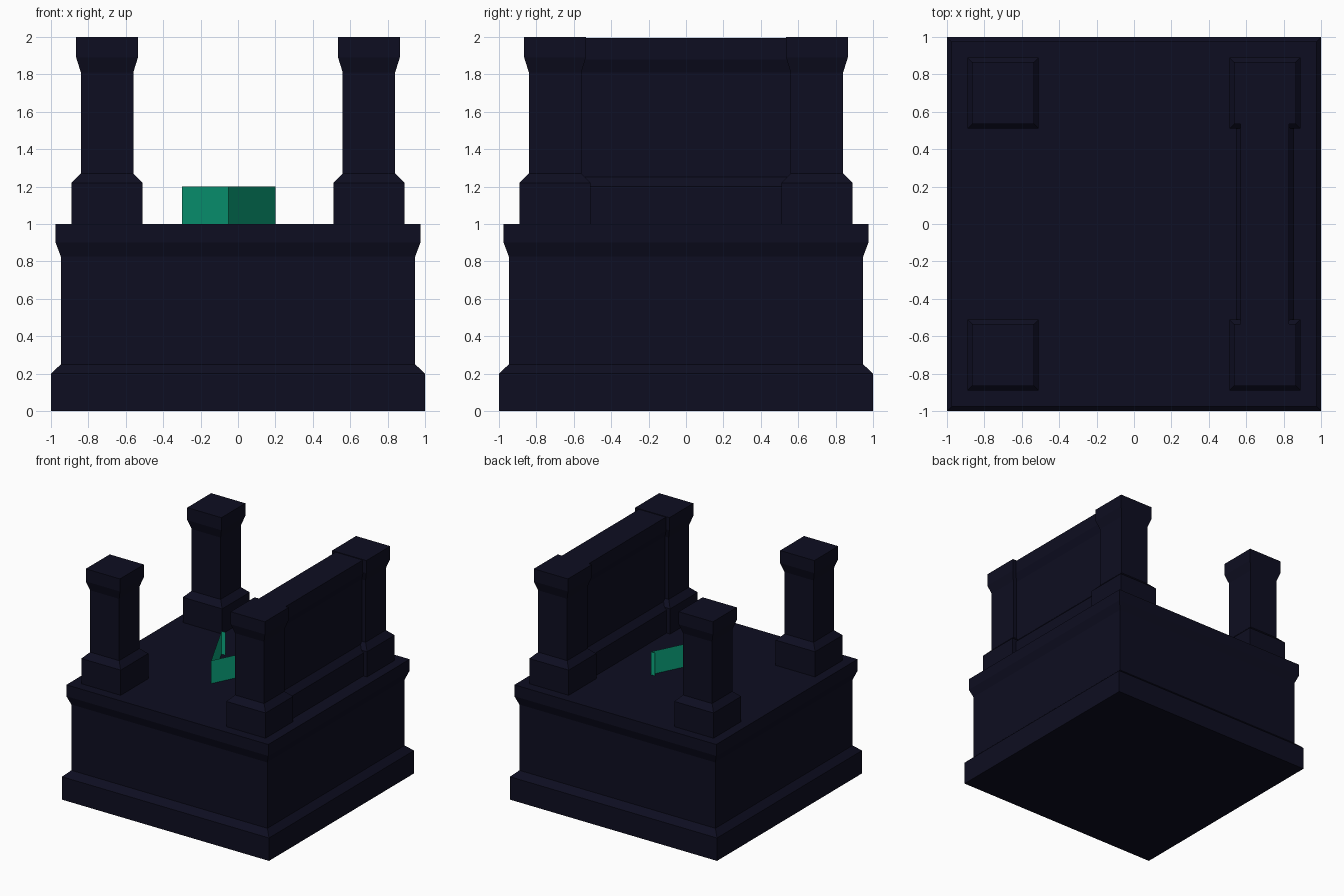
import bpy

if "Cube" in bpy.data.objects:
    bpy.data.objects.remove(bpy.data.objects["Cube"])


def material(name, rgb):
    m = bpy.data.materials.new(name)
    m.diffuse_color = (*rgb, 1.0)
    m.use_nodes = True
    m.node_tree.nodes["Principled BSDF"].inputs["Base Color"].default_value = m.diffuse_color
    return m


NAVY = material("dark_navy", (0.0042, 0.0042, 0.0150))
GREEN = material("emerald", (0.0035, 0.40, 0.22))


def add_mesh(name, verts, faces, mat):
    me = bpy.data.meshes.new(name)
    me.from_pydata(verts, [], faces)
    me.materials.append(mat)
    ob = bpy.data.objects.new(name, me)
    bpy.context.collection.objects.link(ob)
    return ob


def stacked_block(name, cx, cy, profile):
    """Rectangular block lofted through (half_x, half_y, z) levels."""
    verts, faces = [], []
    for hx, hy, z in profile:
        verts += [(cx + sx * hx, cy + sy * hy, z)
                  for sx, sy in ((-1, -1), (1, -1), (1, 1), (-1, 1))]
    for r in range(len(profile) - 1):
        for i in range(4):
            j = (i + 1) % 4
            faces.append((4 * r + i, 4 * r + j, 4 * r + 4 + j, 4 * r + 4 + i))
    top = 4 * (len(profile) - 1)
    faces += [(3, 2, 1, 0), (top, top + 1, top + 2, top + 3)]
    return add_mesh(name, verts, faces, NAVY)


# Plinth with stepped foot and flared rim
plinth = [(1.0, 0), (1.0, 0.2), (0.947, 0.25), (0.947, 0.825),
          (0.975, 0.9), (0.975, 1.0)]
stacked_block("plinth", 0, 0, [(h, h, z) for h, z in plinth])

# Four corner posts
post = [(0.19, 1.0), (0.19, 1.22), (0.14, 1.27), (0.14, 1.81),
        (0.165, 1.89), (0.165, 2.0)]
for sx, side in ((-1, "left"), (1, "right")):
    for sy, end in ((-1, "front"), (1, "back")):
        stacked_block(f"post_{end}_{side}", 0.7 * sx, 0.7 * sy,
                      [(h, h, z) for h, z in post])

# Wall joining the two right posts
wall = [(0.155, 1.0), (0.155, 1.2), (0.105, 1.25), (0.105, 1.81),
        (0.13, 1.88), (0.13, 1.995)]
stacked_block("right_wall", 0.7, 0, [(h, 0.6, z) for h, z in wall])

# Upright V-shaped direction marker, open at top and back
path = [(-0.26, 0.2), (-0.3, 0.2), (-0.05, -0.3), (0.2, 0.2), (0.16, 0.2)]
verts = [(x, y, z) for z in (1.0, 1.2) for x, y in path]
n = len(path)
add_mesh("direction_marker", verts,
         [(i, i + 1, n + i + 1, n + i) for i in range(n - 1)], GREEN)
